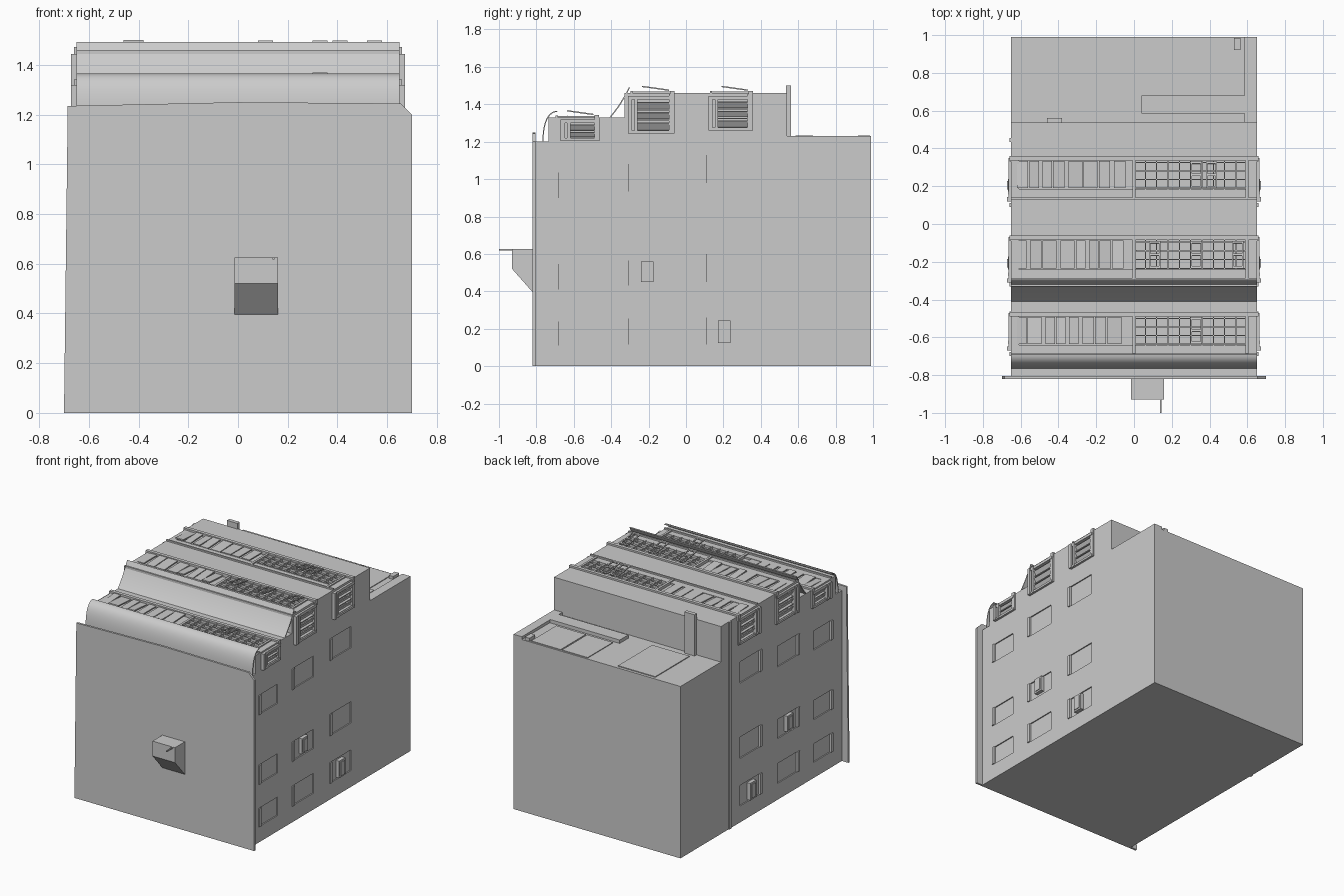
import bpy, bmesh, math, random
from mathutils import Matrix, Vector

random.seed(4)
if "Cube" in bpy.data.objects:
    bpy.data.objects.remove(bpy.data.objects["Cube"], do_unlink=True)

grey = bpy.data.materials.new("concrete_grey")
grey.use_nodes = True
grey.diffuse_color = (0.6, 0.6, 0.6, 1)
grey.node_tree.nodes["Principled BSDF"].inputs["Base Color"].default_value = (0.6, 0.6, 0.6, 1)


def finish(name, bm):
    bmesh.ops.recalc_face_normals(bm, faces=bm.faces)
    mesh = bpy.data.meshes.new(name)
    bm.to_mesh(mesh)
    bm.free()
    mesh.materials.append(grey)
    obj = bpy.data.objects.new(name, mesh)
    bpy.context.collection.objects.link(obj)
    return obj


def boxes(name, parts):
    """Each part is (x0, x1, y0, y1, z0, z1) with an optional rotation matrix."""
    bm = bmesh.new()
    for part in parts:
        lo, hi = Vector(part[0:6:2]), Vector(part[1:6:2])
        rot = part[6] if len(part) > 6 else Matrix()
        size = Matrix.Diagonal((*(hi - lo), 1))
        bmesh.ops.create_cube(bm, size=1, matrix=Matrix.Translation((lo + hi) / 2) @ rot @ size)
    return finish(name, bm)


def extrude(name, outline, direction):
    bm = bmesh.new()
    face = bm.faces.new([bm.verts.new(p) for p in outline])
    top = bmesh.ops.extrude_face_region(bm, geom=[face])
    verts = [g for g in top["geom"] if isinstance(g, bmesh.types.BMVert)]
    bmesh.ops.translate(bm, verts=verts, vec=direction)
    return finish(name, bm)


def side(s, x0, x1, *rest):
    """Box placed on the +x or -x wall."""
    return (min(s * x0, s * x1), max(s * x0, s * x1), *rest)


def tilt(angle, axis="X"):
    return Matrix.Rotation(math.radians(angle), 4, axis)


W = 0.65
# Stepped building mass
steps = [(-0.81, 0), (0.99, 0), (0.99, 1.21), (0.54, 1.21), (0.54, 1.46),
         (-0.33, 1.46), (-0.33, 1.33), (-0.735, 1.33), (-0.735, 1.2), (-0.81, 1.2)]
body = extrude("building_body", [(-W, y, z) for y, z in steps], (2 * W, 0, 0))

# Window grid: (front y, rear y, [(sill, head) per floor])
columns = [
    (-0.70, -0.49, [(0.11, 0.24), (0.41, 0.545), (0.90, 1.035)]),
    (-0.33, -0.09, [(0.115, 0.255), (0.43, 0.565), (0.935, 1.08)]),
    (0.09, 0.33, [(0.115, 0.26), (0.45, 0.60), (0.98, 1.13)]),
]
# Clerestory bays on the side walls: (y0, y1, z0, z1)
bays = [(-0.67, -0.47, 1.205, 1.32), (-0.31, -0.07, 1.245, 1.445), (0.12, 0.35, 1.26, 1.445)]
# Skylight strips: (front y, rear y, roof height)
strips = [(-0.685, -0.49, 1.33), (-0.285, -0.085, 1.46), (0.14, 0.335, 1.46)]

# Recesses for windows, bays and skylights
cuts, posts = [], []
for s in (-1, 1):
    for y0, y1, floors in columns:
        for z0, z1 in floors:
            cuts.append(side(s, 0.642, 0.7, y0, y1, z0, z1))
            posts.append(side(s, 0.64, 0.658, y0, y0 + 0.022, z0, z1))
    for y0, y1, z0, z1 in bays:
        cuts.append(side(s, 0.61, 0.7, y0 + 0.05, y1 - 0.02, z0 + 0.015, z1 - 0.02))
for y0, y1, z in strips:
    cuts.append((-0.61, 0.6, y0 + 0.045, y1, z - 0.012, z + 0.1))
cutter = boxes("recess_cutter", cuts)
cutter.hide_render = True
mod = body.modifiers.new("recesses", "BOOLEAN")
mod.object, mod.operation, mod.solver = cutter, "DIFFERENCE", "EXACT"
bpy.context.view_layer.objects.active = body
bpy.ops.object.modifier_apply(modifier=mod.name)
bpy.data.objects.remove(cutter, do_unlink=True)
boxes("window_jambs", posts)

# Front facade slab with a clipped corner
facade = [(-0.70, 0), (0.70, 0), (0.70, 1.2), (0.655, 1.245), (0.0, 1.25), (-0.685, 1.235)]
extrude("front_facade", [(x, -0.82, z) for x, z in facade], (0, 0.015, 0))

# Projecting window box on the facade, with a thin rod
hood = [(-0.815, 0.39), (-0.93, 0.52), (-0.93, 0.625), (-0.815, 0.625)]
extrude("facade_window_box", [(-0.015, y, z) for y, z in hood], (0.175, 0, 0))
boxes("facade_rod", [(0.138, 0.146, -1.0, -0.92, 0.617, 0.625)])


# Curved sheets that lead up to the skylights
def curved_sheet(name, p0, p1, p2, n=14):
    p0, p1, p2 = map(Vector, (p0, p1, p2))
    line = [p0 * (1 - t) ** 2 + p1 * 2 * t * (1 - t) + p2 * t * t for t in (i / n for i in range(n + 1))]
    loop = line + [p + Vector((0.005, -0.004)) for p in reversed(line)]
    obj = extrude(name, [(-W, p.x, p.y) for p in loop], (2 * W, 0, 0))
    bpy.ops.object.select_all(action="DESELECT")
    obj.select_set(True)
    bpy.context.view_layer.objects.active = obj
    bpy.ops.object.shade_smooth_by_angle(angle=math.radians(30))


curved_sheet("front_curved_sheet", (-0.768, 1.2), (-0.765, 1.36), (-0.69, 1.365))
curved_sheet("middle_curved_sheet", (-0.41, 1.33), (-0.35, 1.40), (-0.305, 1.492))

# Skylights: curbs, irregular panes on one half, glazing grid on the other
curbs, panes, grid, sashes = [], [], [], []
for i, (y0, y1, z) in enumerate(strips):
    curbs += [(-0.66, 0.66, y1, y1 + 0.024, z - 0.03, z + 0.012),
              (-W, W, y0 - 0.012, y0, z - 0.01, z + 0.01),
              (-0.008, 0.008, y0, y1, z - 0.012, z + 0.008),
              (0.59, 0.605, y0, y1, z - 0.012, z + 0.008)]
    x = -0.62
    while x < -0.08:
        w = random.choice((0.05, 0.06, 0.075))
        panes.append((x, x + w, y0 + 0.05, y1 - 0.002, z - 0.004, z + 0.004,
                      tilt(random.choice((0, 0, 3, -4)))))
        x += w + random.choice((0.006, 0.02))
    for k in range(4):
        y = y0 + 0.05 + k * (y1 - y0 - 0.06) / 3
        grid.append((0.01, 0.59, y - 0.003, y + 0.003, z - 0.012, z + 0.004))
    for k in range(1, 10):
        x = k * 0.06
        grid.append((x - 0.003, x + 0.003, y0 + 0.045, y1, z - 0.012, z + 0.006))
    # Opened sashes
    opened = [(0.30, 0.36), (0.08, 0.14, 0.30, 0.36, 0.52, 0.58), (0.30, 0.36, 0.38, 0.44)][i]
    for x0, x1 in zip(opened[::2], opened[1::2]):
        for a, b, c, d in ((x0, x0 + 0.008, 0, 1), (x1 - 0.008, x1, 0, 1),
                           (x0, x1, 0, 0.08), (x0, x1, 0.92, 1), (x0, x1, 0.46, 0.54)):
            f, span = y0 + 0.05, y1 - y0 - 0.055
            lift = z + 0.012 + 0.02 * (1 - (c + d) / 2)
            sashes.append((a, b, f + c * span, f + d * span, lift, lift + 0.007, tilt(-8)))
boxes("skylight_curbs", curbs)
boxes("skylight_panes", panes)
boxes("skylight_grid", grid)
boxes("skylight_open_sashes", sashes)

# Side bays: frames and tilted hopper panes
frames, hoppers = [], []
for s in (-1, 1):
    for y0, y1, z0, z1 in bays:
        frames += [side(s, 0.64, 0.672, y0, y0 + 0.022, z0, z1),
                   side(s, 0.64, 0.668, y0 + 0.035, y0 + 0.052, z0, z1),
                   side(s, 0.64, 0.66, y1 - 0.02, y1 + 0.008, z0, z1 + 0.01),
                   side(s, 0.63, 0.665, y0, y1, z1 - 0.02, z1),
                   side(s, 0.63, 0.665, y0, y1, z0, z0 + 0.015)]
        count = 2 if z1 - z0 < 0.15 else 3
        pitch = (z1 - z0 - 0.035) / count
        for k in range(count):
            z = z0 + 0.015 + k * pitch
            hoppers.append(side(s, 0.643, 0.649, y0 + 0.05, y1 - 0.02,
                                z + 0.005, z + pitch * 0.8, tilt(s * 32, "Y")))
            frames.append(side(s, 0.61, 0.655, y0 + 0.05, y1 - 0.02, z - 0.003, z + 0.003))
boxes("side_bay_frames", frames)
boxes("side_bay_hoppers", hoppers)

# Window units and side downpipe
units = []
for s in (-1, 1):
    for y, z0, z1 in ((-0.207, 0.45, 0.56), (0.205, 0.125, 0.245)):
        units += [side(s, 0.63, 0.668, y - 0.034, y + 0.034, z0, z1),
                  side(s, 0.66, 0.673, y - 0.022, y + 0.022, z0 + 0.012, z1 - 0.012)]
boxes("window_units", units)
boxes("downpipe", [(-0.658, -0.645, 0.435, 0.455, 0, 1.46)])

# Rear terrace: parapet, beam, chimney and flat panels
boxes("terrace_parapet", [(0.585, W, 0.54, 0.99, 1.2, 1.23)])
boxes("terrace_beam", [(0.04, 0.585, 0.585, 0.68, 1.2, 1.234)])
boxes("terrace_vent", [(0.53, 0.565, 0.92, 0.985, 1.2, 1.232)])
boxes("chimney", [(-0.46, -0.38, 0.535, 0.562, 1.2, 1.5)])
boxes("terrace_panels", [(-0.44, -0.15, 0.59, 0.97, 1.205, 1.216),
                         (0.08, 0.28, 0.70, 0.98, 1.205, 1.215),
                         (0.29, 0.52, 0.70, 0.98, 1.205, 1.215)])
